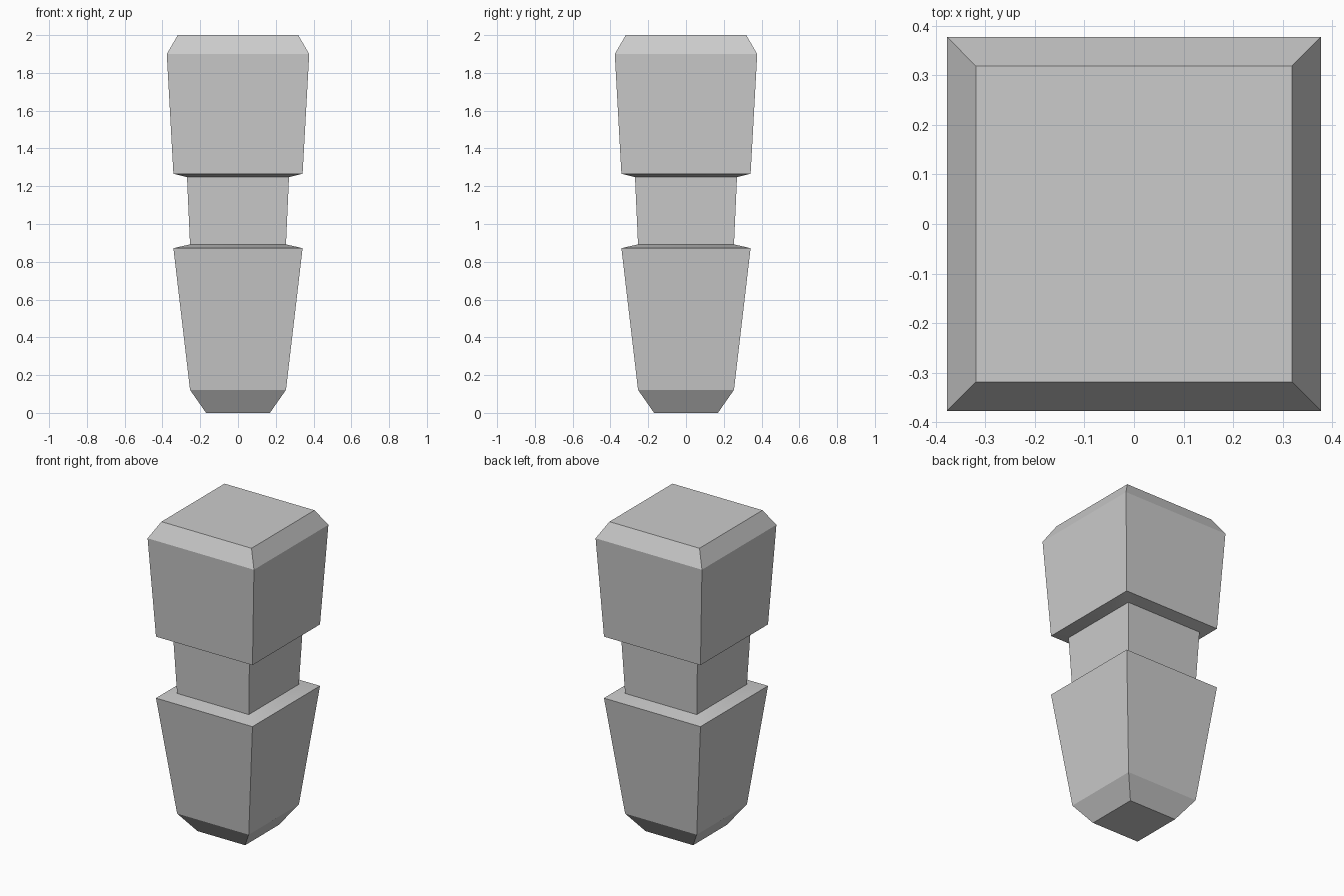
import bpy, bmesh, math

cube = bpy.data.objects.get("Cube")
if cube:
    bpy.data.objects.remove(cube, do_unlink=True)

grey = bpy.data.materials.new("plain grey")
grey.use_nodes = True
colour = (0.6, 0.6, 0.6, 1)
grey.diffuse_color = colour
grey.node_tree.nodes["Principled BSDF"].inputs["Base Color"].default_value = colour

# Half width and height of each square section, from the foot up
sections = [
    (0.169, 0), (0.254, 0.122),        # chamfered foot
    (0.342, 0.872), (0.254, 0.892),    # flared lower body and its shoulder
    (0.27, 1.248), (0.342, 1.266),     # neck and underside of the head
    (0.377, 1.9), (0.319, 2.0),        # head with softened top
]
FOOT_RING = 1

bm = bmesh.new()
rings = [[bm.verts.new((sx * h, sy * h, z))
          for sx, sy in ((-1, -1), (1, -1), (1, 1), (-1, 1))]
         for h, z in sections]

# Side walls and the two caps
for low, high in zip(rings, rings[1:]):
    for i in range(4):
        j = (i + 1) % 4
        bm.faces.new((low[i], low[j], high[j], high[i]))
bm.faces.new(rings[0][::-1])
bm.faces.new(rings[-1])

mesh = bpy.data.meshes.new("post")
bm.to_mesh(mesh)
bm.free()
mesh.materials.append(grey)
post = bpy.data.objects.new("post", mesh)
bpy.context.collection.objects.link(post)

# Smooth only the soft edge around the head; keep the foot crease crisp
bpy.ops.object.select_all(action="DESELECT")
post.select_set(True)
bpy.context.view_layer.objects.active = post
bpy.ops.object.shade_smooth_by_angle(angle=math.radians(30))
foot_z = sections[FOOT_RING][1]
for edge in mesh.edges:
    if all(abs(mesh.vertices[v].co.z - foot_z) < 0.001 for v in edge.vertices):
        edge.use_edge_sharp = True
